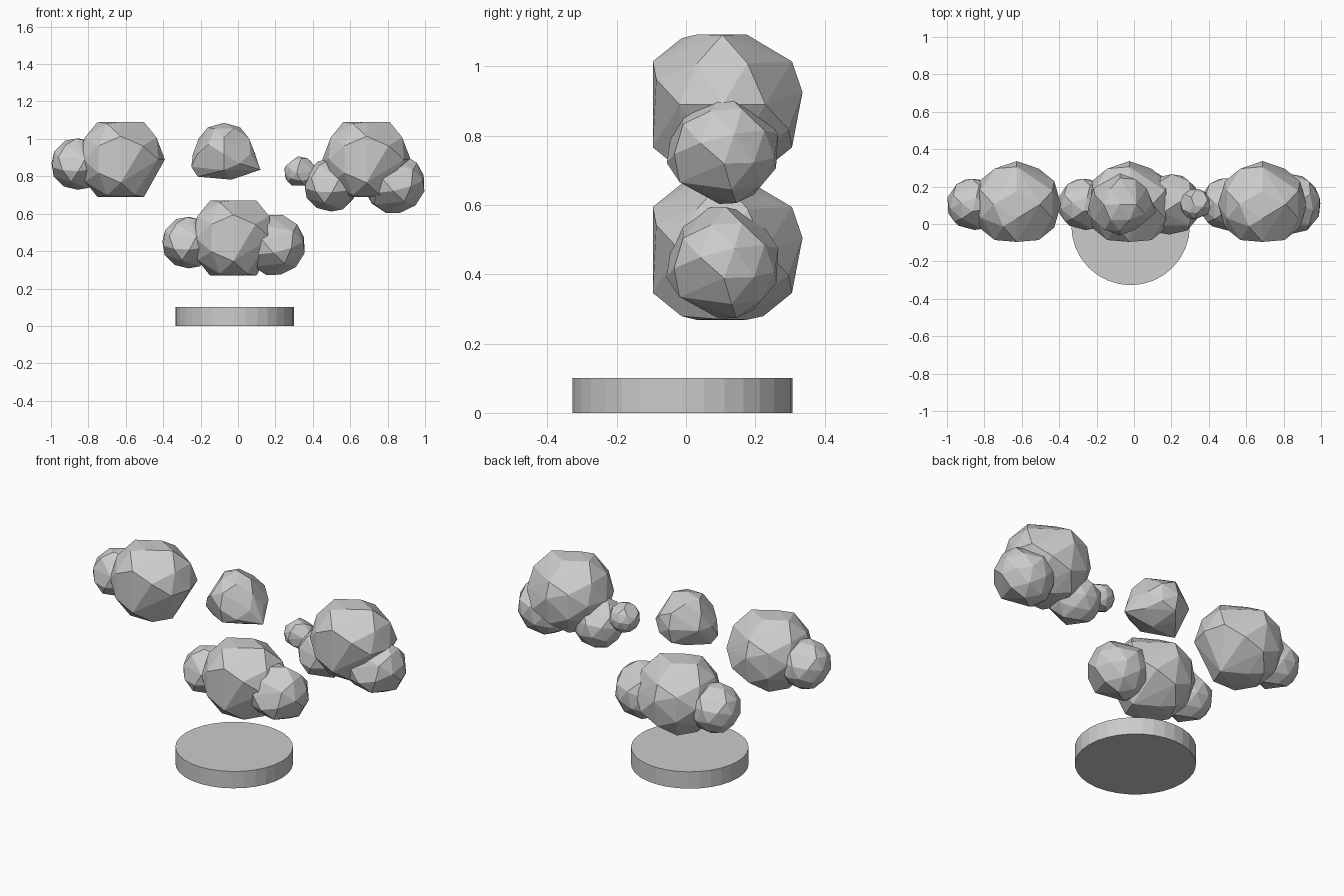
import bpy, bmesh, random
from mathutils import Vector, Euler
from itertools import combinations

if "Cube" in bpy.data.objects:
    bpy.data.objects.remove(bpy.data.objects["Cube"])

A, B = 0.5257, 0.8507  # unit icosahedron coordinates


def rock_points(seed, drop):
    """Icosahedron corners plus part of its edge midpoints, pushed to the unit sphere."""
    rng = random.Random(seed)
    corners = []
    for s in (-1, 1):
        for t in (-1, 1):
            corners += [Vector((s * A, 0, t * B)), Vector((0, s * B, t * A)),
                        Vector((s * B, t * A, 0))]
    mids = [(p + q).normalized() for p, q in combinations(corners, 2)
            if (p - q).length < 1.1]
    kept = []
    for m in mids:
        axis = max(abs(c) for c in m) > 0.99
        if axis or rng.random() > drop:
            kept.append(m)
    return corners + kept


def hull_into(bm, points):
    """Add one closed faceted lump."""
    part = bmesh.new()
    for p in points:
        part.verts.new(p)
    res = bmesh.ops.convex_hull(part, input=part.verts)
    loose = [v for v in part.verts if not v.link_faces]
    bmesh.ops.delete(part, geom=loose, context='VERTS')
    bmesh.ops.recalc_face_normals(part, faces=part.faces)
    tmp = bpy.data.meshes.new("tmp")
    part.to_mesh(tmp)
    part.free()
    bm.from_mesh(tmp)
    bpy.data.meshes.remove(tmp)


def big_lump(bm, centre):
    """Main lump: flattened on the front, top and bottom."""
    pts = []
    for p in rock_points(5, 0.3):
        if p.y < -0.99 or abs(p.z) > 0.99:
            continue
        if p.y > 0.99:
            p = Vector((0, 0.98, 0.15))
        pts.append(p)
    pts += [Vector((0, y, z)) for y in (-0.32, 0.3) for z in (-0.853, 0.853)]
    hull_into(bm, [Vector(centre) + p * 0.236 for p in pts])


def small_lump(bm, centre, radius, turn):
    rot = Euler(turn).to_matrix()
    hull_into(bm, [Vector(centre) + rot @ p * radius for p in rock_points(3, 0.3)])


def finish(bm, name):
    mesh = bpy.data.meshes.new(name)
    bm.to_mesh(mesh)
    bm.free()
    bpy.context.collection.objects.link(bpy.data.objects.new(name, mesh))


# Clouds: main lump centre, then the side lumps (centre, radius, rotation)
clouds = {
    "left_cloud": ((-0.627, 0.105, 0.89),
                   [((-0.86, 0.105, 0.865), 0.142, (0.3, 0.5, 0.2))]),
    "lower_cloud": ((-0.025, 0.105, 0.47),
                    [((-0.267, 0.105, 0.445), 0.142, (0.3, 0.5, 0.2)),
                     ((0.195, 0.105, 0.433), 0.167, (0.1, 0.25, 0.6))]),
    "right_cloud": ((0.687, 0.105, 0.89),
                    [((0.836, 0.105, 0.763), 0.166, (0.1, 0.25, 0.6)),
                     ((0.495, 0.105, 0.752), 0.145, (0.3, 0.5, 0.2)),
                     ((0.33, 0.105, 0.823), 0.085, (0.5, 0.2, 0.9))]),
}
for name, (centre, sides) in clouds.items():
    bm = bmesh.new()
    big_lump(bm, centre)
    for c, r, turn in sides:
        small_lump(bm, c, r, turn)
    finish(bm, name)

# Single small cloud with a flattened bottom and low corners
bm = bmesh.new()
mid = Vector((-0.075, 0.105, 0.92))
pts = [p * 0.166 for p in rock_points(8, 0.3)]
for p in pts:
    p.z = max(p.z, -0.11)
pts += [Vector(p) for p in ((0.195, -0.04, -0.085), (-0.175, -0.05, -0.07),
                            (-0.14, -0.03, -0.122), (0.04, 0.0, -0.138))]
hull_into(bm, [mid + p for p in pts])
finish(bm, "small_cloud")

# Round base disc
bpy.ops.mesh.primitive_cylinder_add(vertices=32, radius=0.317, depth=0.1,
                                    location=(-0.018, -0.01, 0.05))
bpy.context.object.name = "base_disc"
